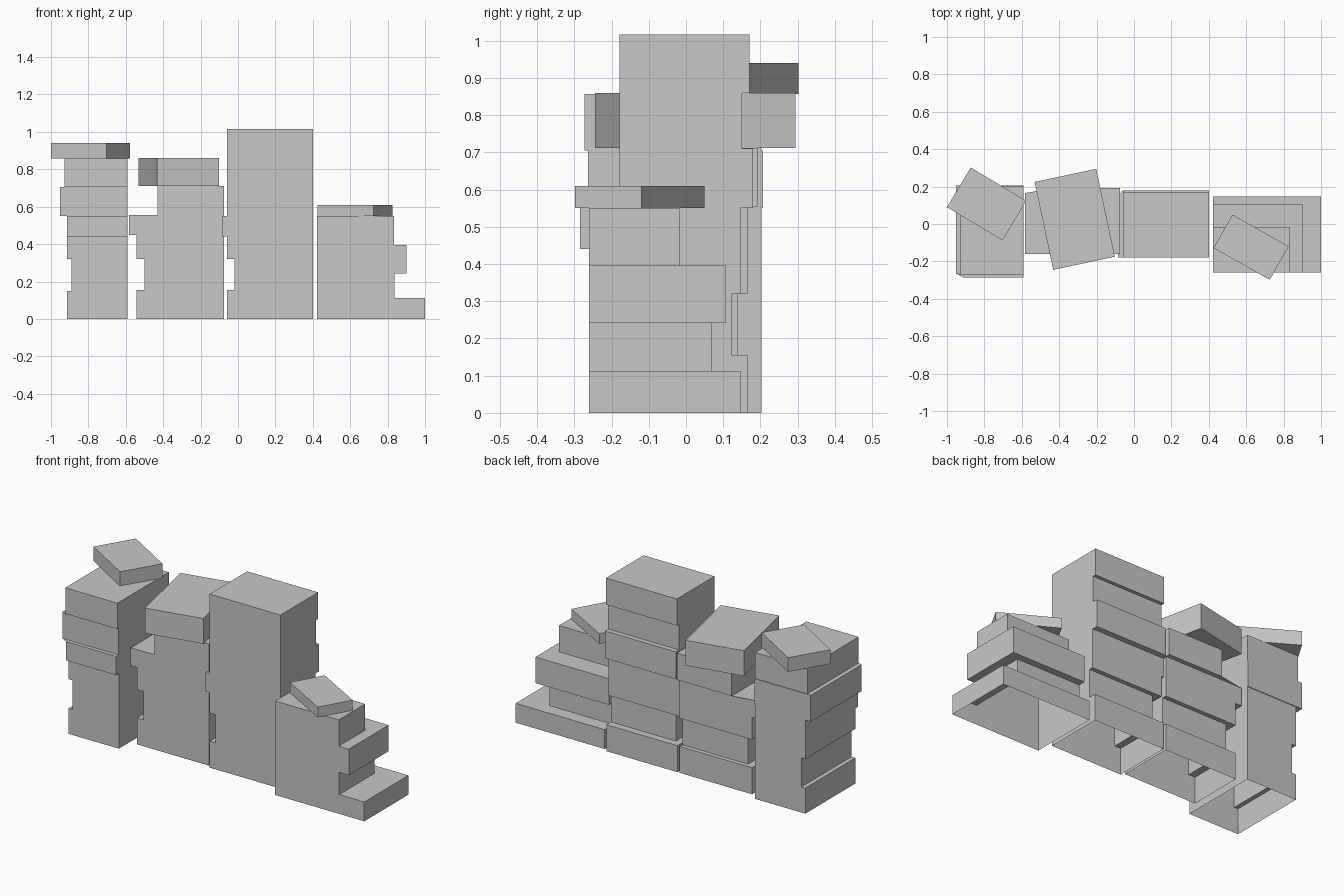
import bpy
import bmesh
from math import radians
from mathutils import Matrix

cube = bpy.data.objects.get("Cube")
if cube:
    bpy.data.objects.remove(cube, do_unlink=True)

# One plain stone colour for everything
stone = bpy.data.materials.new("stone_grey")
stone.use_nodes = True
stone.diffuse_color = (0.58, 0.58, 0.58, 1)
stone.node_tree.nodes["Principled BSDF"].inputs["Base Color"].default_value = stone.diffuse_color


def finish(name, bm):
    mesh = bpy.data.meshes.new(name)
    bmesh.ops.recalc_face_normals(bm, faces=bm.faces)
    bm.to_mesh(mesh)
    bm.free()
    mesh.materials.append(stone)
    obj = bpy.data.objects.new(name, mesh)
    bpy.context.collection.objects.link(obj)
    return obj


def stack(name, layers):
    """Hollow column, open below: layers of (top z, x0, x1, y0, y1)."""
    bm = bmesh.new()
    previous, z = None, 0
    for top, x0, x1, y0, y1 in layers:
        for height in (z, top):
            ring = [bm.verts.new((x, y, height))
                    for x, y in ((x0, y0), (x1, y0), (x1, y1), (x0, y1))]
            if previous:
                for i in range(4):
                    j = (i + 1) % 4
                    bm.faces.new((previous[i], previous[j], ring[j], ring[i]))
            previous = ring
        z = top
    bm.faces.new(previous)
    # Flush sides give empty ledges, which collapse here
    bmesh.ops.remove_doubles(bm, verts=bm.verts, dist=0.0005)
    bmesh.ops.dissolve_degenerate(bm, edges=bm.edges, dist=0.0005)
    return finish(name, bm)


def slab(name, center, size, z0, z1, angle):
    """Loose block lying turned on top of a stack."""
    bm = bmesh.new()
    place = (Matrix.Translation((*center, (z0 + z1) / 2))
             @ Matrix.Rotation(radians(angle), 4, 'Z')
             @ Matrix.Diagonal((*size, z1 - z0, 1)))
    bmesh.ops.create_cube(bm, size=1, matrix=place)
    return finish(name, bm)


# Right-hand column in the row: layered on its outer side
stack("layered_column", [
    (0.15, -0.915, -0.59, -0.26, 0.203),
    (0.32, -0.89, -0.59, -0.26, 0.203),
    (0.44, -0.915, -0.59, -0.26, 0.203),
    (0.55, -0.915, -0.59, -0.285, 0.203),
    (0.705, -0.953, -0.59, -0.263, 0.207),
    (0.857, -0.928, -0.59, -0.273, 0.203)])
slab("layered_column_slab", (-0.788, 0.107), (0.346, 0.247), 0.857, 0.94, -31)

# Second column with a thick turned block on top
stack("notched_column", [
    (0.155, -0.543, -0.075, -0.16, 0.165),
    (0.32, -0.5, -0.075, -0.16, 0.14),
    (0.45, -0.543, -0.075, -0.16, 0.165),
    (0.555, -0.583, -0.075, -0.16, 0.165),
    (0.712, -0.43, -0.075, -0.16, 0.192)])
slab("notched_column_block", (-0.317, 0.025), (0.337, 0.48), 0.712, 0.86, 12)

# Tallest column
stack("tall_column", [
    (0.155, -0.06, 0.4, -0.178, 0.165),
    (0.32, -0.02, 0.4, -0.178, 0.122),
    (0.44, -0.06, 0.4, -0.178, 0.147),
    (0.55, -0.085, 0.4, -0.178, 0.147),
    (0.71, -0.06, 0.4, -0.178, 0.18),
    (0.86, -0.06, 0.4, -0.178, 0.15),
    (1.016, -0.06, 0.4, -0.178, 0.17)])

# Stepped end column
stack("stepped_column", [
    (0.113, 0.423, 1.0, -0.26, 0.148),
    (0.243, 0.423, 0.838, -0.26, 0.068),
    (0.396, 0.423, 0.9, -0.26, 0.108),
    (0.55, 0.423, 0.835, -0.26, -0.017)])
slab("stepped_column_slab", (0.626, -0.124), (0.345, 0.205), 0.55, 0.61, -29.5)
